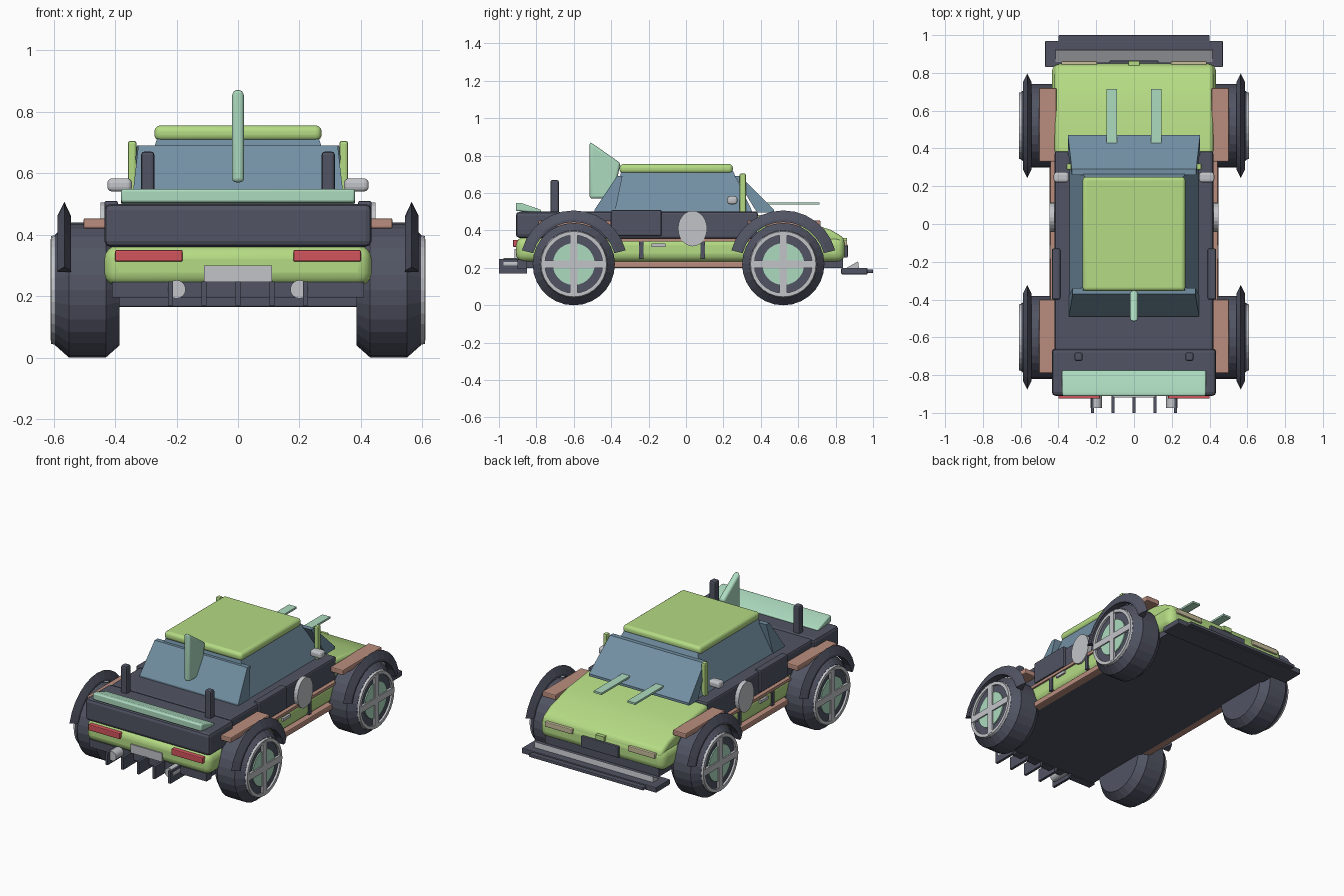
import bpy, bmesh, math
from mathutils import Matrix

if "Cube" in bpy.data.objects:
    bpy.data.objects.remove(bpy.data.objects["Cube"])


def mat(name, rgb):
    m = bpy.data.materials.new(name)
    m.diffuse_color = (*rgb, 1)
    m.use_nodes = True
    m.node_tree.nodes["Principled BSDF"].inputs["Base Color"].default_value = m.diffuse_color
    return m


LIME = mat("lime_paint", (0.46, 0.71, 0.23))
DARK = mat("dark_slate", (0.082, 0.088, 0.125))
BLUE = mat("blue_glass", (0.17, 0.28, 0.37))
MINT = mat("mint", (0.42, 0.71, 0.53))
CLAY = mat("clay", (0.49, 0.27, 0.21))
RED = mat("red_lamp", (0.65, 0.09, 0.11))
GREY = mat("light_grey", (0.54, 0.55, 0.58))
CREAM = mat("cream_lamp", (0.58, 0.52, 0.34))


def finish(name, bm, m, bevel=0.0, seg=2, smooth=False):
    bmesh.ops.recalc_face_normals(bm, faces=bm.faces)
    me = bpy.data.meshes.new(name)
    bm.to_mesh(me)
    bm.free()
    me.materials.append(m)
    ob = bpy.data.objects.new(name, me)
    bpy.context.collection.objects.link(ob)
    if bevel:
        b = ob.modifiers.new("bevel", 'BEVEL')
        b.width, b.segments, b.limit_method = bevel, seg, 'ANGLE'
    if smooth:
        bpy.ops.object.select_all(action='DESELECT')
        bpy.context.view_layer.objects.active = ob
        ob.select_set(True)
        bpy.ops.object.shade_smooth_by_angle(angle=math.radians(35))
    return ob


def box(name, x, y, z, m, bevel=0.0, seg=2, smooth=False):
    """Box from (min, max) pairs."""
    bm = bmesh.new()
    bmesh.ops.create_cube(bm, size=1)
    for v in bm.verts:
        v.co = [lo + (c + 0.5) * (hi - lo) for c, (lo, hi) in zip(v.co, (x, y, z))]
    return finish(name, bm, m, bevel, seg, smooth)


def pair(name, x, y, z, m, bevel=0.0, seg=2):
    box(name + "_right", x, y, z, m, bevel, seg)
    box(name + "_left", (-x[1], -x[0]), y, z, m, bevel, seg)


def side_profile(name, pts, x0, x1, m, bevel=0.0, seg=2, smooth=False):
    """Extrude a (y, z) outline along x."""
    bm = bmesh.new()
    f = bm.faces.new([bm.verts.new((x0, y, z)) for y, z in pts])
    ext = bmesh.ops.extrude_face_region(bm, geom=[f])["geom"]
    for v in ext:
        if isinstance(v, bmesh.types.BMVert):
            v.co.x = x1
    return finish(name, bm, m, bevel, seg, smooth)


def lathe(name, prof, cy, cz, m, n=28, a0=0.0, sweep=2 * math.pi, sx=1, closed=False, sq=1.0):
    """Revolve (x, radius) points about an axis along x; angles start from up."""
    bm = bmesh.new()
    full = sweep > 6.28
    rings = []
    for i in range(n if full else n + 1):
        a = a0 + sweep * i / n
        rings.append([bm.verts.new((sx * x, cy + r * sq * math.sin(a), cz + r * math.cos(a)))
                      for x, r in prof])
    k = len(prof)
    for i in range(n):
        A, B = rings[i], rings[(i + 1) % len(rings)]
        for j in range(k if closed else k - 1):
            bm.faces.new((A[j], A[(j + 1) % k], B[(j + 1) % k], B[j]))
    if not full:
        bm.faces.new(rings[0])
        bm.faces.new(rings[-1])
    bmesh.ops.remove_doubles(bm, verts=bm.verts, dist=1e-5)
    return finish(name, bm, m)


# Body shell
box("floor_pan", (-0.40, 0.40), (-0.89, 0.84), (0.20, 0.25), DARK)
box("lower_body", (-0.435, 0.435), (-0.91, 0.85), (0.232, 0.365), LIME, 0.045, 4, True)
box("mid_body", (-0.42, 0.42), (-0.67, 0.385), (0.355, 0.50), DARK, 0.012)
box("trunk", (-0.435, 0.435), (-0.91, -0.66), (0.36, 0.50), DARK, 0.02)
side_profile("hood", [(0.37, 0.34), (0.37, 0.485), (0.60, 0.455), (0.77, 0.405),
                      (0.84, 0.365), (0.85, 0.32)], -0.42, 0.42, LIME, 0.02, 3, True)
pair("rocker", (0.38, 0.447), (-0.40, 0.32), (0.20, 0.235), CLAY, 0.006)
pair("side_trim", (0.40, 0.441), (-0.42, 0.36), (0.34, 0.358), CLAY)
pair("door_panel", (0.39, 0.435), (-0.40, -0.13), (0.37, 0.51), DARK, 0.008)
for i, y in enumerate((-0.24, 0.09)):
    pair("side_rib_%d" % i, (0.42, 0.443), (y - 0.012, y + 0.012), (0.25, 0.34), DARK)
pair("door_handle", (0.42, 0.447), (-0.185, -0.11), (0.312, 0.33), GREY)

# Cabin: tapered glasshouse, sloped screens and roof
bm = bmesh.new()
low = [bm.verts.new(p) for p in ((-0.345, -0.40, 0.49), (0.345, -0.40, 0.49),
                                 (0.345, 0.36, 0.49), (-0.345, 0.36, 0.49))]
top = [bm.verts.new(p) for p in ((-0.26, -0.345, 0.72), (0.26, -0.345, 0.72),
                                 (0.26, 0.25, 0.72), (-0.26, 0.25, 0.72))]
bm.faces.new(low)
bm.faces.new(top)
for i in range(4):
    j = (i + 1) % 4
    bm.faces.new((low[i], low[j], top[j], top[i]))
finish("glasshouse", bm, BLUE)


def screen(name, pts, half):
    ob = side_profile(name, pts, -half, half, BLUE)
    for v in ob.data.vertices:
        if v.co.z > 0.6:
            v.co.x *= 0.94


screen("windshield", [(0.47, 0.495), (0.47, 0.51), (0.29, 0.69), (0.26, 0.69), (0.38, 0.495)], 0.35)
screen("rear_window", [(-0.49, 0.495), (-0.49, 0.51), (-0.37, 0.69), (-0.34, 0.69), (-0.38, 0.495)], 0.345)
box("roof", (-0.272, 0.272), (-0.355, 0.25), (0.705, 0.755), LIME, 0.02, 4, True)
pair("front_pillar", (0.33, 0.358), (0.287, 0.32), (0.48, 0.705), LIME, 0.008)
pair("mirror", (0.345, 0.425), (0.22, 0.275), (0.54, 0.583), GREY, 0.015, 3)

# Fin, spoiler and trunk posts
side_profile("roof_fin", [(-0.515, 0.57), (-0.515, 0.875), (-0.35, 0.76), (-0.39, 0.57)],
             -0.02, 0.02, MINT, 0.014, 3, True)
side_profile("spoiler", [(-0.91, 0.505), (-0.91, 0.548), (-0.885, 0.548), (-0.775, 0.51), (-0.775, 0.495)],
             -0.38, 0.38, MINT, 0.014, 3, True)
pair("trunk_post", (0.272, 0.315), (-0.725, -0.68), (0.49, 0.67), DARK, 0.01)
pair("hood_blade", (0.09, 0.145), (0.40, 0.715), (0.538, 0.55), MINT)

# Tail details
pair("tail_lamp", (0.18, 0.40), (-0.925, -0.88), (0.312, 0.35), RED, 0.005)
box("number_plate", (-0.11, 0.11), (-0.918, -0.89), (0.245, 0.30), GREY)
box("diffuser_bar", (-0.41, 0.41), (-0.90, -0.85), (0.195, 0.245), DARK)
for i in range(5):
    x = (i - 2) * 0.11
    box("diffuser_fin_%d" % i, (x - 0.008, x + 0.008), (-1.0, -0.85), (0.17, 0.248), DARK)
for s in (-1, 1):
    bm = bmesh.new()
    bmesh.ops.create_cone(bm, cap_ends=True, segments=16, radius1=0.03, radius2=0.03, depth=0.12,
                          matrix=Matrix.Translation((s * 0.2, -0.915, 0.222)) @ Matrix.Rotation(math.pi / 2, 4, 'X'))
    finish("exhaust_tip", bm, GREY, smooth=True)

# Nose details and splitter
box("splitter", (-0.47, 0.47), (0.83, 0.97), (0.165, 0.20), DARK, 0.005)
box("splitter_lip", (-0.40, 0.40), (0.96, 1.0), (0.172, 0.192), DARK, 0.005)
side_profile("splitter_wedge", [(0.85, 0.195), (0.92, 0.235), (0.925, 0.195)], -0.415, 0.415, GREY)
pair("headlamp", (0.195, 0.385), (0.82, 0.862), (0.315, 0.347), CREAM, 0.005)
box("grille", (-0.13, 0.13), (0.83, 0.865), (0.255, 0.325), DARK, 0.005)
box("nose_badge_block", (-0.03, 0.03), (0.82, 0.862), (0.33, 0.36), LIME)

# Wheels, arches, fender pads
TYRE = [(0.385, 0), (0.385, 0.18), (0.43, 0.22), (0.55, 0.22), (0.595, 0.18), (0.595, 0)]
RIM = [(0.59, 0.155), (0.59, 0.18), (0.608, 0.175), (0.608, 0.155)]
ARCH = [(0.543, 0.225), (0.543, 0.24), (0.565, 0.287), (0.588, 0.24), (0.588, 0.225)]
for y, tag in ((-0.60, "rear"), (0.52, "front")):
    for s, side in ((1, "right"), (-1, "left")):
        n = tag + "_" + side
        lathe("tyre_" + n, TYRE, y, 0.22, DARK, sx=s)
        lathe("rim_ring_" + n, RIM, y, 0.22, GREY, sx=s, closed=True)
        lathe("hub_disc_" + n, [(0.59, 0.112), (0.602, 0.112), (0.602, 0)], y, 0.22, MINT, sx=s)
        xs = tuple(sorted((s * 0.59, s * 0.61)))
        box("spoke_upright_" + n, xs, (y - 0.02, y + 0.02), (0.055, 0.385), GREY)
        box("spoke_cross_" + n, xs, (y - 0.165, y + 0.165), (0.20, 0.24), GREY)
        a = math.radians(75)
        lathe("arch_" + n, ARCH, y, 0.22, DARK, n=12, a0=-a, sweep=2 * a, sx=s, closed=True)
    pair("fender_pad_" + tag, (0.41, 0.503), (y + 0.005 - 0.195, y + 0.005 + 0.195), (0.42, 0.453), CLAY, 0.006)

# Round side plates
for s in (1, -1):
    lathe("side_disc", [(0.42, 0), (0.42, 0.095), (0.447, 0.095), (0.447, 0)],
          0.035, 0.41, GREY, n=24, sx=s, sq=0.82)
